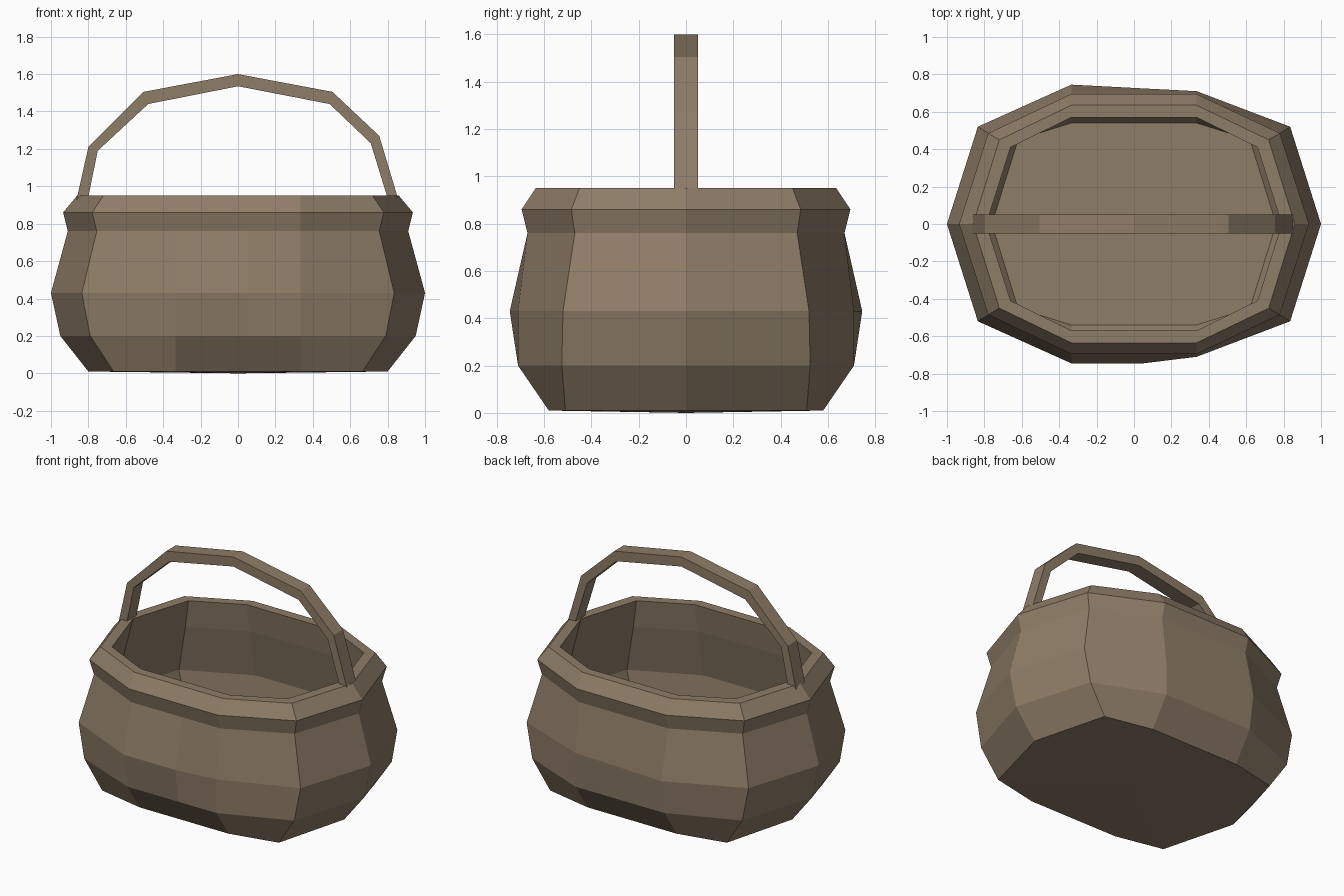
import bpy, bmesh

if "Cube" in bpy.data.objects:
    bpy.data.objects.remove(bpy.data.objects["Cube"])

brown = bpy.data.materials.new("worn brown")
brown.diffuse_color = (0.275, 0.205, 0.138, 1)
brown.use_nodes = True
brown.node_tree.nodes["Principled BSDF"].inputs["Base Color"].default_value = brown.diffuse_color


def finish(bm, name):
    bmesh.ops.recalc_face_normals(bm, faces=bm.faces[:])
    mesh = bpy.data.meshes.new(name)
    bm.to_mesh(mesh)
    bm.free()
    mesh.materials.append(brown)
    obj = bpy.data.objects.new(name, mesh)
    bpy.context.collection.objects.link(obj)
    return obj


# Basket levels: z, tip x, shoulder x, shoulder y, front/back y
LEVELS = [
    # outside, going up
    (0.01, 0.80, 0.665, 0.51, 0.58),
    (0.20, 0.95, 0.79, 0.525, 0.71),
    (0.43, 1.00, 0.835, 0.52, 0.745),
    (0.76, 0.91, 0.755, 0.47, 0.67),
    (0.86, 0.935, 0.78, 0.485, 0.695),
    (0.95, 0.86, 0.72, 0.45, 0.635),
    # inside, going down
    (0.95, 0.79, 0.66, 0.41, 0.57),
    (0.76, 0.84, 0.69, 0.42, 0.60),
    (0.43, 0.92, 0.77, 0.465, 0.67),
    (0.20, 0.87, 0.72, 0.465, 0.635),
    (0.07, 0.76, 0.62, 0.45, 0.54),
]
BELLY = 2  # the dented outside level


def ring(i):
    z, tip, sx, sy, fy = LEVELS[i]
    dent = 0.035 if i == BELLY else 0
    w = 0.335
    return [(tip, 0, z), (sx, sy, z), (w, fy - dent, z), (-w, fy, z), (-sx, sy, z),
            (-tip, 0, z), (-sx, -sy, z), (-w, -fy, z), (0.05, -fy, z),
            (w, -fy + dent, z), (sx, -sy, z)]


# Basket body with rolled rim and hollow inside
bm = bmesh.new()
rings = [[bm.verts.new(p) for p in ring(i)] for i in range(len(LEVELS))]
n = len(rings[0])
for a, b in zip(rings, rings[1:]):
    for k in range(n):
        m = (k + 1) % n
        bm.faces.new((a[k], a[m], b[m], b[k]))
for loop, z in ((rings[0], 0.0), (rings[-1], 0.07)):  # underside and inner floor
    centre = bm.verts.new((0, 0, z))
    for k in range(n):
        bm.faces.new((loop[k], loop[(k + 1) % n], centre))
finish(bm, "basket_body")

# Arched handle: outer and inner edge in the xz plane
OUTER = [(-0.865, 0.92), (-0.80, 1.21), (-0.505, 1.505), (0, 1.60),
         (0.505, 1.505), (0.755, 1.27), (0.86, 0.92)]
INNER = [(-0.805, 0.92), (-0.75, 1.19), (-0.48, 1.44), (0, 1.535),
         (0.49, 1.44), (0.71, 1.23), (0.805, 0.92)]
bm = bmesh.new()
sections = [[bm.verts.new(p) for p in ((ox, -0.05, oz), (ox, 0.05, oz),
                                       (ix, 0.05, iz), (ix, -0.05, iz))]
            for (ox, oz), (ix, iz) in zip(OUTER, INNER)]
for a, b in zip(sections, sections[1:]):
    for k in range(4):
        m = (k + 1) % 4
        bm.faces.new((a[k], a[m], b[m], b[k]))
bm.faces.new(sections[0])
bm.faces.new(sections[-1])
finish(bm, "handle")
